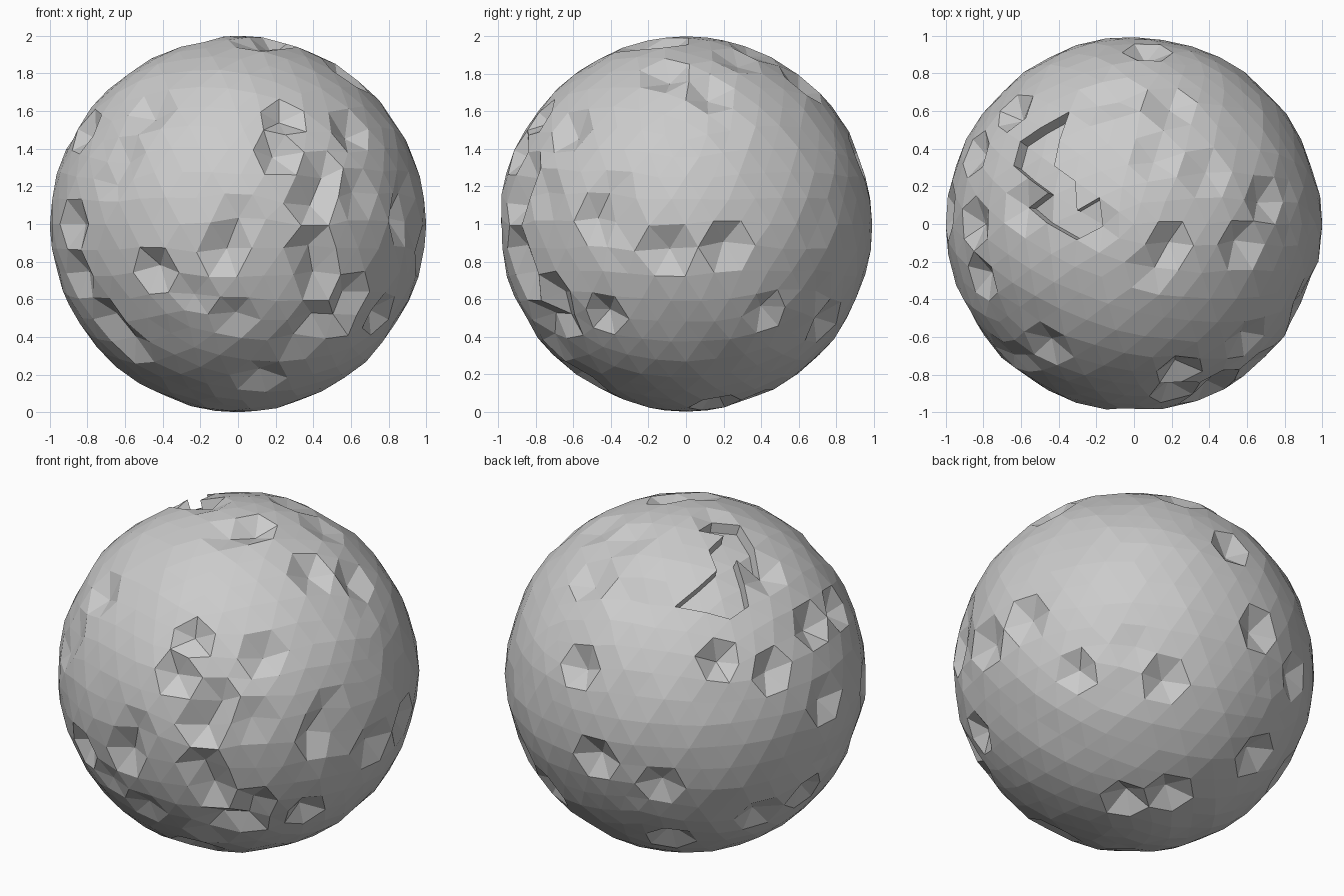
import bpy, bmesh, math, random
from mathutils import Vector

if "Cube" in bpy.data.objects:
    bpy.data.objects.remove(bpy.data.objects["Cube"])

random.seed(4)


def basis(azimuth, elevation):
    """Right, up and outward vectors of a viewing direction (azimuth 0 = front)."""
    a, e = math.radians(azimuth), math.radians(elevation)
    right = Vector((math.cos(a), math.sin(a), 0))
    out = Vector((math.sin(a) * math.cos(e), -math.cos(a) * math.cos(e), math.sin(e)))
    return right, out.cross(right), out


def on_sphere(u, v, view):
    r, up, out = view
    return (r * u + up * v + out * math.sqrt(max(0, 1 - u * u - v * v))).normalized()


front, side, top = basis(0, 0), basis(90, 0), basis(0, 90)
back_left, back_right = basis(215, 27), basis(137, -27)

# Crater centres seen from each direction, deep pits and shallow dents
deep = [
    (front, [(-.48, .58), (.22, .6), (.18, .4), (.63, .47), (.48, .3), (.43, .08),
             (-.05, -.19), (-.46, -.23), (-.87, 0), (-.85, -.27), (-.58, -.67),
             (-.7, -.5), (.14, -.84), (.44, -.1), (.41, -.28), (.42, -.5),
             (.57, -.38), (.56, -.53), (.87, .05)]),
    (side, [(-.1, -.14), (.2, -.08), (.43, -.46), (.73, -.55), (-.45, -.5)]),
    (top, [(.2, .66), (.2, -.08), (.57, -.07), (.7, .12), (-.65, .6), (-.87, 0),
           (-.83, -.27), (.05, .94), (-.84, .4), (-.62, .1)]),
    (back_left, [(.79, -.2), (-.51, -.51), (-.14, -.645), (.68, -.645), (.38, -.83)]),
    (back_right, [(.7, -.486), (.2, -.72), (-.02, -.73)]),
]
shallow = [
    (front, [(0, .07), (-.6, .33), (-.65, .2), (.62, .2), (.3, -.6), (0, -.48), (-.25, -.4)]),
    (side, [(-.4, .2), (-.43, 0)]),
    (top, [(.13, -.25), (.42, .3), (.1, .32), (-.15, .68), (-.15, -.02)]),
    (back_left, [(-.28, .39)]),
    (back_right, [(.08, .1)]),
]

# Low-poly ball
bm = bmesh.new()
bmesh.ops.create_icosphere(bm, subdivisions=4, radius=1)
for v in bm.verts:
    if abs(v.co.z) < .97 and abs(v.co.x) < .97:
        v.co *= 1 - random.uniform(0, .012)

# Craters: one vertex pressed in, its ring of neighbours forms the rim
pressed = {}
for group, depth in ((deep, .075), (shallow, .035)):
    for view, spots in group:
        for s in spots:
            p = on_sphere(*s, view)
            v = min((w for w in bm.verts if w not in pressed), key=lambda w: (w.co - p).length)
            shift = p - v.co.normalized()
            for e in v.link_edges:
                n = e.other_vert(v)
                length = n.co.length
                n.co = (n.co + shift * .3).normalized() * length
            v.co = (v.co + shift * .6).normalized() * v.co.length
            pressed[v] = depth
for v, depth in pressed.items():
    v.co *= 1 - depth * random.uniform(.85, 1.1)

# Sunken winding patch with steep walls on the upper back left
path = [Vector(q) for q in ((-.45, .45), (-.55, .32), (-.42, .24), (-.43, .08), (-.3, .06))]


def path_distance(p):
    best = 9
    for a, b in zip(path, path[1:]):
        t = max(0, min(1, (p - a).dot(b - a) / (b - a).length_squared))
        best = min(best, (p - a - (b - a) * t).length)
    return best


patch = []
for f in bm.faces:
    c = f.calc_center_median()
    if c.z > 0 and path_distance(c.xy) < .085:
        patch.append(f)
res = bmesh.ops.extrude_face_region(bm, geom=patch)
for v in res["geom"]:
    if isinstance(v, bmesh.types.BMVert):
        v.co *= .935
bmesh.ops.delete(bm, geom=[f for f in patch if f.is_valid], context='FACES')
bmesh.ops.recalc_face_normals(bm, faces=bm.faces)

# Stand the ball on the ground
bmesh.ops.translate(bm, verts=bm.verts, vec=(0, 0, 1))
mesh = bpy.data.meshes.new("cratered_ball")
bm.to_mesh(mesh)
bm.free()
bpy.context.collection.objects.link(bpy.data.objects.new("cratered_ball", mesh))
